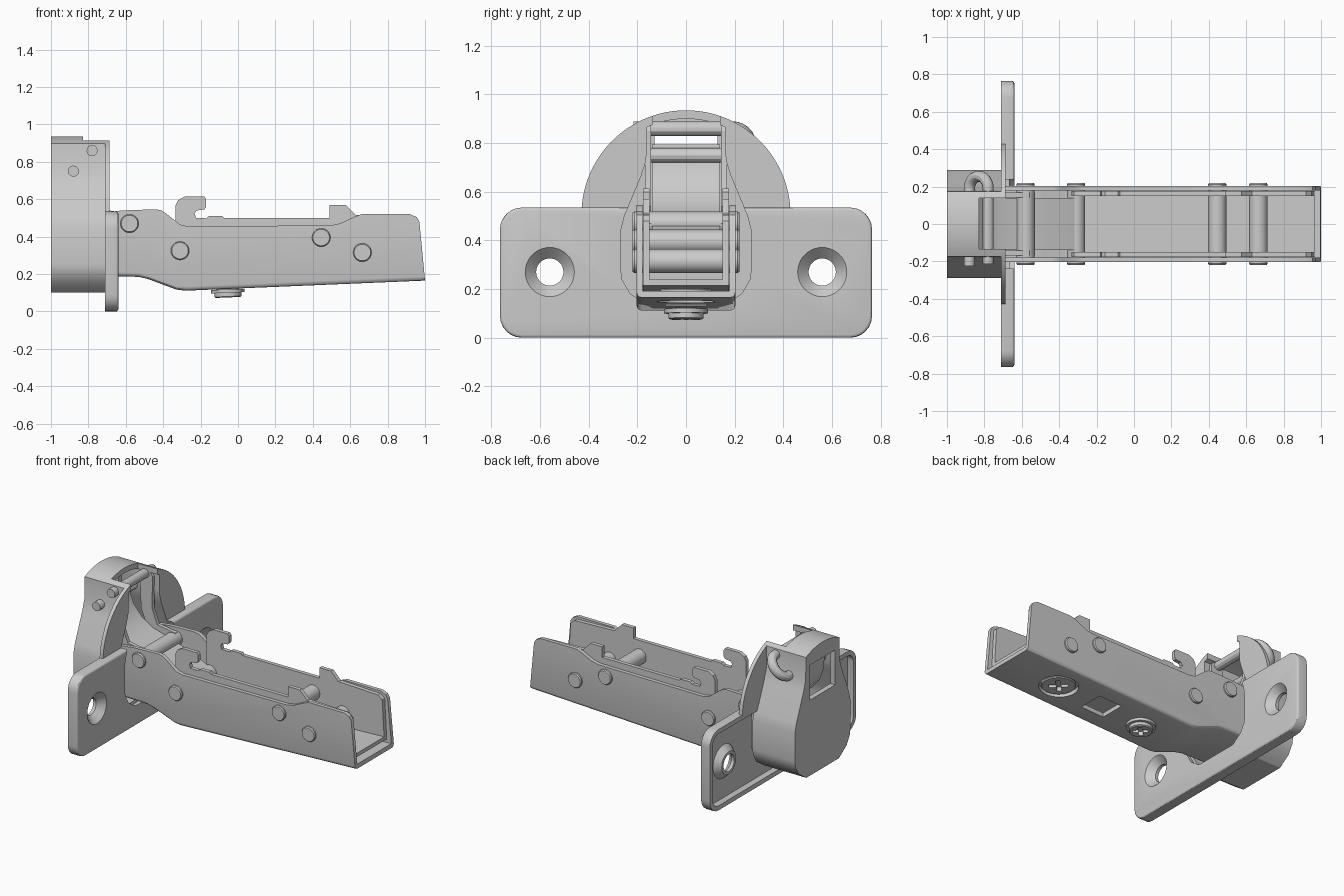
import bpy, bmesh, math
from mathutils import Vector, Matrix

if "Cube" in bpy.data.objects:
    bpy.data.objects.remove(bpy.data.objects["Cube"])


def finish(name, bm):
    bmesh.ops.recalc_face_normals(bm, faces=bm.faces)
    me = bpy.data.meshes.new(name)
    bm.to_mesh(me)
    bm.free()
    ob = bpy.data.objects.new(name, me)
    bpy.context.collection.objects.link(ob)
    return ob


def prism(name, pts, a, b, axis='y', bevel=None, width=0.02):
    """Extrude a profile: (x, z) along y, (y, z) along x, or (x, y) along z."""
    place = {'y': lambda p: (p[0], a, p[1]), 'x': lambda p: (a, p[0], p[1]),
             'z': lambda p: (p[0], p[1], a)}[axis]
    step = Vector({'y': (0, b - a, 0), 'x': (b - a, 0, 0), 'z': (0, 0, b - a)}[axis])
    bm = bmesh.new()
    face = bm.faces.new([bm.verts.new(place(p)) for p in pts])
    ext = bmesh.ops.extrude_face_region(bm, geom=[face])['geom']
    bmesh.ops.translate(bm, vec=step, verts=[g for g in ext if isinstance(g, bmesh.types.BMVert)])
    if bevel:
        edges = [e for e in bm.edges if bevel(e.verts[0].co, e.verts[1].co)]
        bmesh.ops.bevel(bm, geom=edges, offset=width, segments=3, profile=0.5, affect='EDGES')
    return finish(name, bm)


def box(name, x0, x1, y0, y1, z0, z1):
    return prism(name, [(x0, z0), (x1, z0), (x1, z1), (x0, z1)], y0, y1)


def lathe(name, prof, centre, axis, closed=False, n=40):
    """Spin (radius, height) points around the axis through centre."""
    bm = bmesh.new()
    rings = []
    for r, h in prof:
        rings.append([bm.verts.new((r * math.cos(2 * math.pi * i / n), r * math.sin(2 * math.pi * i / n), h))
                      for i in range(n)])
    pairs = list(zip(rings, rings[1:])) + ([(rings[-1], rings[0])] if closed else [])
    for p, q in pairs:
        for i in range(n):
            bm.faces.new((p[i], p[(i + 1) % n], q[(i + 1) % n], q[i]))
    if not closed:
        bm.faces.new(rings[0])
        bm.faces.new(rings[-1])
    rot = Vector((0, 0, 1)).rotation_difference(Vector(axis)).to_matrix().to_4x4()
    bm.transform(Matrix.Translation(centre) @ rot)
    return finish(name, bm)


def cut(ob, cutters):
    for c in cutters:
        m = ob.modifiers.new('cut', 'BOOLEAN')
        m.object, m.operation, m.solver = c, 'DIFFERENCE', 'EXACT'
    bpy.context.view_layer.update()
    me = bpy.data.meshes.new_from_object(ob.evaluated_get(bpy.context.evaluated_depsgraph_get()))
    ob.modifiers.clear()
    ob.data = me
    for c in cutters:
        bpy.data.objects.remove(c)
    return ob


def round_rect(y, z0, z1, r):
    pts = []
    for k, (cy, cz) in enumerate([(y - r, z1 - r), (r - y, z1 - r), (r - y, z0 + r), (y - r, z0 + r)]):
        for i in range(7):
            t = math.radians(90 * k + 15 * i)
            pts.append((cy + r * math.cos(t), cz + r * math.sin(t)))
    return pts


# Cup cross-section: domed roof, flared sides, chamfered bottom
R, DZ = 0.43, 0.505
side = [(0.17, 0.1), (0.25, 0.155), (0.285, 0.215), (0.29, 0.25), (0.29, 0.44), (0.275, 0.5), (0.2, 0.68), (0.178, 0.75)]
roof = [(R * math.sin(math.radians(a)), DZ + R * math.cos(math.radians(a))) for a in range(24, -25, -4)]
outline = side + roof + [(-y, z) for y, z in reversed(side)]
inside = [(y * 0.92, 0.5 + (z - 0.5) * 0.92) for y, z in outline]


def opening(x0):
    return prism('cutter', inside, x0, -0.5, 'x')


def roof_notch():
    return box('cutter', -0.83, -0.6, -0.135, 0.14, 0.8, 1.1)


cut(prism('cup', outline, -1, -0.69, 'x'),
    [opening(-0.965), roof_notch(), box('cutter', -1.1, -0.9, -0.13, 0.13, 0.6, 0.83)])

# Half-round flange around the cup mouth
dome = [(R * math.cos(math.radians(a)), DZ + R * math.sin(math.radians(a))) for a in range(0, 181, 4)]
cut(prism('dome_flange', dome, -0.712, -0.688, 'x'), [opening(-0.8), roof_notch()])

# Mounting plate, hollow behind, with countersunk screw bosses
holes = [lathe('cutter', [(0.101, -0.2), (0.101, 0.2)], (-0.67, s * 0.56, 0.27), (1, 0, 0)) for s in (1, -1)]
plate = prism('mounting_plate', round_rect(0.765, 0, 0.535, 0.09), -0.71, -0.64, 'x',
              lambda a, b: a.x > -0.65 and b.x > -0.65, 0.012)
cut(plate, [prism('cutter', round_rect(0.735, 0.03, 0.505, 0.06), -0.8, -0.667, 'x'), opening(-0.8)] + holes)
for s, label in ((1, 'left'), (-1, 'right')):
    lathe('screw_boss_' + label, [(0.101, -0.64), (0.056, -0.685), (0.056, -0.706), (0.075, -0.706), (0.11, -0.667), (0.102, -0.66)],
          (0, s * 0.56, 0.27), (1, 0, 0), True)


def floor_z(x):
    return 0.11 + 0.0423 * (x + 0.3)


# Outer arm channel
top = [(0.97, 0.48), (0.955, 0.505), (0.92, 0.52), (0.66, 0.52), (0.62, 0.505), (0.55, 0.472), (0.5, 0.46), (-0.27, 0.455),
       (-0.31, 0.465), (-0.38, 0.52), (-0.41, 0.54), (-0.44, 0.546), (-0.62, 0.54), (-0.74, 0.525)]
bottom = [(-0.74, 0.19), (-0.53, 0.185), (-0.48, 0.173), (-0.33, 0.117), (-0.28, 0.111), (1, 0.165)]
arm = prism('arm_channel', top + bottom, -0.203, 0.203, 'y',
            lambda a, b: a.z < 0.2 and b.z < 0.2 and abs(a.y - b.y) < 0.01, 0.022)
hollow = [(-0.9, 0.22)] + [(x, z + 0.028) for x, z in bottom] + [(1.1, 0.197), (1.1, 1), (-0.9, 1)]
cut(arm, [prism('cutter', hollow, -0.178, 0.178),
          lathe('cutter', [(0.12, 0), (0.12, 0.19)], (0.59, 0, 0), (0, 0, 1)),
          box('cutter', 0.17, 0.34, -0.085, 0.085, 0, 0.18)])

# Inner slide channel with hooks and stop tabs
inner = [(-0.335, 0.16), (-0.335, 0.565), (-0.32, 0.595), (-0.285, 0.614), (-0.18, 0.614), (-0.17, 0.6), (-0.17, 0.56), (-0.18, 0.545),
         (-0.22, 0.54), (-0.232, 0.525), (-0.225, 0.5), (-0.17, 0.498), (-0.155, 0.51), (-0.085, 0.51), (-0.075, 0.5), (0.49, 0.5),
         (0.49, 0.57), (0.575, 0.57), (0.63, 0.515), (0.92, 0.505), (0.95, 0.48), (0.965, 0.215)]
for s, label in ((1, 'left'), (-1, 'right')):
    prism('inner_slide_wall_' + label, inner, s * 0.15, s * 0.176)
prism('inner_slide_floor', [(-0.335, 0.16), (0.965, 0.215), (0.965, 0.24), (-0.335, 0.185)], -0.152, 0.152)

# Cross rivets through the arm
for i, (x, z) in enumerate([(-0.58, 0.47), (-0.31, 0.325), (0.445, 0.395), (0.665, 0.315)]):
    lathe('cross_rivet_%d' % i, [(0.044, -0.219), (0.049, -0.212), (0.049, 0.212), (0.044, 0.219)], (x, 0, z), (0, 1, 0))

# Hinge link: two cheeks and a bent strip running into the cup
cheek = [(-0.82, 0.89), (-0.75, 0.89), (-0.725, 0.85), (-0.73, 0.64), (-0.69, 0.54), (-0.56, 0.52), (-0.53, 0.47), (-0.56, 0.42),
         (-0.66, 0.42), (-0.76, 0.5), (-0.81, 0.62)]
for s, label in ((1, 'left'), (-1, 'right')):
    prism('link_cheek_' + label, cheek, s * 0.143, s * 0.168)
path = [(-0.915, 0.76), (-0.91, 0.68), (-0.88, 0.6), (-0.82, 0.53), (-0.74, 0.48), (-0.6, 0.44), (-0.47, 0.4), (-0.32, 0.33)]
prism('link_strip', path + [(x + 0.02, z + 0.035) for x, z in reversed(path)], -0.14, 0.14)

# U-shaped hinge pin through the cup
curve = bpy.data.curves.new('hinge_pin', 'CURVE')
curve.dimensions, curve.bevel_depth, curve.bevel_resolution, curve.use_fill_caps = '3D', 0.03, 4, True
a, b = Vector((-0.88, 0, 0.75)), Vector((-0.78, 0, 0.86))
pts = [a + Vector((0, -0.225, 0))]
for i in range(13):
    t = math.pi * i / 12
    pts.append((a + b) / 2 + (a - b) / 2 * math.cos(t) + Vector((0, 0.19 + 0.065 * math.sin(t), 0)))
pts.append(b + Vector((0, -0.215, 0)))
sp = curve.splines.new('POLY')
sp.points.add(len(pts) - 1)
for p, co in zip(sp.points, pts):
    p.co = (*co, 1)
tmp = bpy.data.objects.new('tmp', curve)
bpy.context.collection.objects.link(tmp)
bpy.context.view_layer.update()
pin_mesh = bpy.data.meshes.new_from_object(tmp.evaluated_get(bpy.context.evaluated_depsgraph_get()))
bpy.data.objects.remove(tmp)
bpy.context.collection.objects.link(bpy.data.objects.new('hinge_pin', pin_mesh))


# Adjusting screws under the arm, with cross recesses
def cross(x, z0, z1, r):
    w = 0.014
    pl = [(w, w), (w, r), (-w, r), (-w, w), (-r, w), (-r, -w), (-w, -w), (-w, -r), (w, -r), (w, -w), (r, -w), (r, w)]
    c = math.sqrt(0.5)
    return prism('cutter', [(x + c * (p - q), c * (p + q)) for p, q in pl], z0, z1, 'z')


cut(lathe('depth_screw', [(0.065, 0.075), (0.072, 0.08), (0.072, 0.1), (0.09, 0.1), (0.09, 0.118), (0.06, 0.118), (0.06, 0.17)],
          (-0.05, 0, 0), (-0.04, 0, 1)), [cross(-0.05, 0.0, 0.1, 0.045)])
cut(lathe('cam_screw', [(0.1, 0.152), (0.105, 0.158), (0.105, 0.2)], (0.59, 0, 0), (0, 0, 1)),
    [cross(0.59, 0.1, 0.18, 0.06)])

# Smooth shading with sharp edges
for ob in bpy.context.scene.objects:
    ob.select_set(True)
    bpy.context.view_layer.objects.active = ob
bpy.ops.object.shade_smooth_by_angle(angle=math.radians(30))
